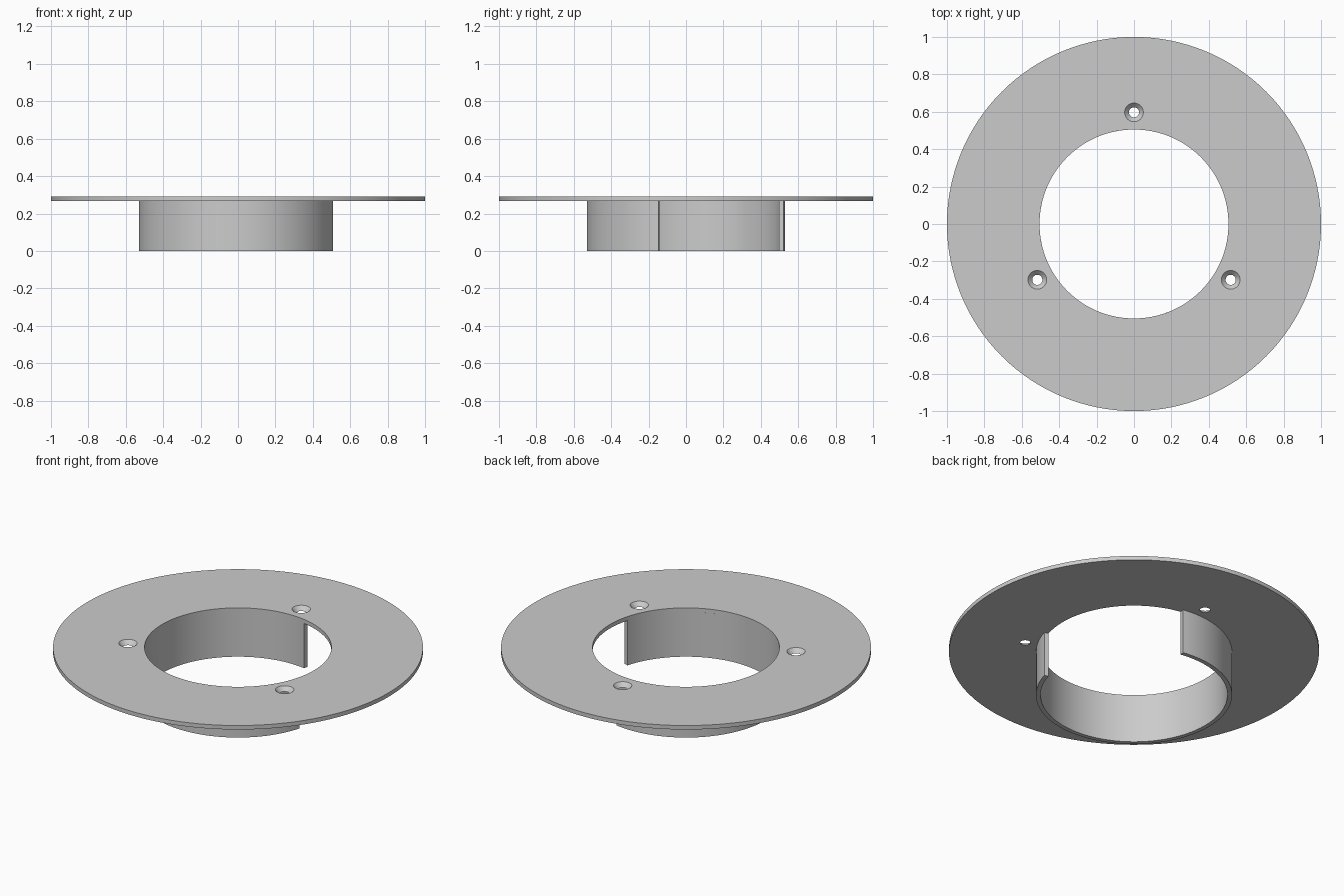
import bpy
import bmesh
from math import cos, sin, radians, tau
from mathutils import Matrix

PLATE_LOW, PLATE_TOP = 0.267, 0.291
BORE = 0.505
COLLAR_OUTER = 0.53

if "Cube" in bpy.data.objects:
    bpy.data.objects.remove(bpy.data.objects["Cube"])

grey = bpy.data.materials.new("plain_grey")
grey.use_nodes = True
COLOUR = (0.6, 0.6, 0.6, 1)
grey.diffuse_color = COLOUR
grey.node_tree.nodes["Principled BSDF"].inputs["Base Color"].default_value = COLOUR


def revolve(name, profile, start=0, sweep=tau, steps=128, centre=(0, 0, 0)):
    """Turn a closed (radius, height) outline about z; a partial turn gets end caps."""
    full = abs(sweep - tau) < 1e-6
    bm = bmesh.new()
    rings = []
    for i in range(steps if full else steps + 1):
        a = start + sweep * i / steps
        rings.append([bm.verts.new((r * cos(a), r * sin(a), z)) for r, z in profile])
    n = len(profile)
    for i in range(steps):
        a, b = rings[i], rings[(i + 1) % len(rings)]
        for j in range(n):
            k = (j + 1) % n
            bm.faces.new((a[j], b[j], b[k], a[k]))
    if not full:
        bm.faces.new(rings[0])
        bm.faces.new(rings[-1][::-1])
    return finish(name, bm, centre)


def finish(name, bm, centre):
    bmesh.ops.translate(bm, verts=bm.verts, vec=centre)
    bmesh.ops.recalc_face_normals(bm, faces=bm.faces)
    mesh = bpy.data.meshes.new(name)
    bm.to_mesh(mesh)
    bm.free()
    mesh.materials.append(grey)
    obj = bpy.data.objects.new(name, mesh)
    bpy.context.collection.objects.link(obj)
    return obj


def activate(obj):
    bpy.ops.object.select_all(action='DESELECT')
    obj.select_set(True)
    bpy.context.view_layer.objects.active = obj


def countersink(x, y):
    """Cone-shaped cutter, running slightly past both plate faces."""
    bm = bmesh.new()
    margin = 0.005
    slope = (0.05 - 0.027) / (PLATE_TOP - PLATE_LOW)
    bmesh.ops.create_cone(bm, cap_ends=True, segments=48,
                          radius1=0.027 - slope * margin, radius2=0.05 + slope * margin,
                          depth=PLATE_TOP - PLATE_LOW + 2 * margin,
                          matrix=Matrix.Translation((x, y, (PLATE_TOP + PLATE_LOW) / 2)))
    cutter = finish("screw_hole_cutter", bm, (0, 0, 0))
    cutter.hide_render = True
    return cutter


# Flat ring plate
plate = revolve("flange_plate", [(BORE, PLATE_LOW), (1, PLATE_LOW),
                                 (1, PLATE_TOP), (BORE, PLATE_TOP)])

# Three countersunk screw holes
for angle in (90, 210, 330):
    a = radians(angle)
    cutter = countersink(0.597 * cos(a), 0.597 * sin(a))
    activate(plate)
    mod = plate.modifiers.new("screw_hole", 'BOOLEAN')
    mod.operation = 'DIFFERENCE'
    mod.solver = 'EXACT'
    mod.object = cutter
    bpy.ops.object.modifier_apply(modifier=mod.name)
    bpy.data.objects.remove(cutter)

# Open collar below the plate, with a gap on one side
collar = revolve("open_collar", [(BORE, 0), (COLLAR_OUTER, 0),
                                 (COLLAR_OUTER, PLATE_LOW), (BORE, PLATE_LOW)],
                 start=radians(80), sweep=radians(263.8), steps=96)

for obj in (plate, collar):
    activate(obj)
    bpy.ops.object.shade_smooth_by_angle(angle=radians(30))
